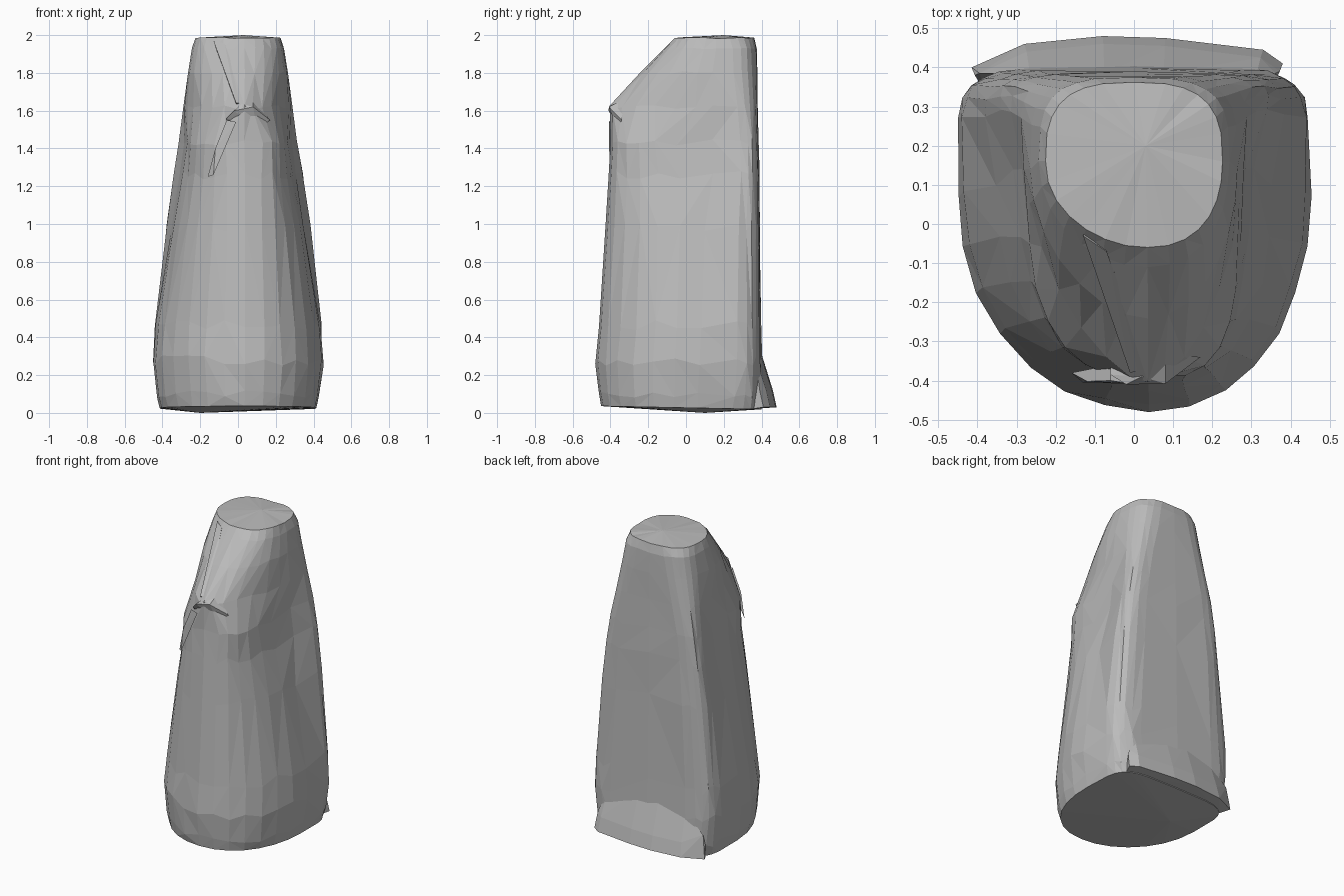
import bpy, bmesh, math, random

random.seed(4)
old = bpy.data.objects.get("Cube")
if old:
    bpy.data.objects.remove(old, do_unlink=True)

stone = bpy.data.materials.new("stone grey")
stone.use_nodes = True
stone.diffuse_color = (0.5, 0.5, 0.5, 1)
stone.node_tree.nodes["Principled BSDF"].inputs["Base Color"].default_value = (0.5, 0.5, 0.5, 1)


def finish(bm, name):
    bmesh.ops.recalc_face_normals(bm, faces=bm.faces)
    mesh = bpy.data.meshes.new(name)
    bm.to_mesh(mesh)
    bm.free()
    mesh.materials.append(stone)
    obj = bpy.data.objects.new(name, mesh)
    bpy.context.collection.objects.link(obj)
    return obj


def power(v, n):
    return math.copysign(abs(v) ** (2 / n), v)


def ring(bm, z, half, front, back, mid, n_front, n_back, pinch, wobble):
    """D-shaped section: rounded front, squared back, sides pinched in ahead of the back corners."""
    verts = []
    for i in range(SIDES):
        a = math.tau * i / SIDES
        c, s = math.cos(a), math.sin(a)
        n = n_back if s > 0 else n_front
        depth = back - mid if s > 0 else mid - front
        y = mid + depth * power(s, n)
        x = half * power(c, n) * (1 - pinch * min(1, (back - y) / 0.3))
        x += 0.035 * max(0, -s) ** 2          # front edge leans to the left
        j = lambda k: random.uniform(-k, k) * wobble
        verts.append(bm.verts.new((x + j(0.004), y + j(0.004), z + j(0.03))))
    return verts


# Body: stacked sections
# (z, half width, front, back, middle, front and back roundness, pinch, wobble)
SIDES = 28
SECTIONS = [
    (0.03, 0.415, -0.45, 0.40, 0.06, 2.1, 5, 0, 0.1),
    (0.10, 0.43, -0.465, 0.405, 0.06, 2.1, 5.5, 0, 0.7),
    (0.28, 0.45, -0.478, 0.40, 0.07, 2.1, 6, 0, 1),
    (0.46, 0.445, -0.46, 0.398, 0.08, 2.1, 6, 0.02, 1),
    (0.98, 0.402, -0.43, 0.392, 0.10, 2.2, 6, 0.12, 1),
    (1.26, 0.368, -0.408, 0.388, 0.14, 2.6, 6, 0.2, 0.8),
    (1.43, 0.335, -0.398, 0.385, 0.14, 2.9, 6, 0.18, 0.6),
    (1.62, 0.30, -0.405, 0.38, 0.14, 1.65, 5, 0.08, 0.3),
    (1.80, 0.265, -0.24, 0.378, 0.14, 1.9, 4, 0, 0.3),
    (1.93, 0.243, -0.11, 0.374, 0.16, 2.1, 3.4, 0, 0.2),
    (1.985, 0.226, -0.06, 0.362, 0.16, 2.1, 2.9, 0, 0.1),
]
bm = bmesh.new()
rings = [ring(bm, *s) for s in SECTIONS]
for low, high in zip(rings, rings[1:]):
    for i in range(SIDES):
        k = (i + 1) % SIDES
        quad = (low[i], low[k], high[k], high[i])
        # alternate diagonals give irregular chipped facets
        if random.random() < 0.5:
            bm.faces.new((quad[0], quad[1], quad[2]))
            bm.faces.new((quad[0], quad[2], quad[3]))
        else:
            bm.faces.new((quad[0], quad[1], quad[3]))
            bm.faces.new((quad[1], quad[2], quad[3]))
for v in rings[0]:
    v.co.z = 0.027 - 0.02 * v.co.y
# Slightly domed top and flat underside
crown = bm.verts.new((0.03, 0.2, 2.0))
under = bm.verts.new((-0.2, 0.1, 0.0))
for i in range(SIDES):
    k = (i + 1) % SIDES
    bm.faces.new((rings[-1][i], rings[-1][k], crown))
    bm.faces.new((rings[0][k], rings[0][i], under))
finish(bm, "body")


def hull(name, points):
    bm = bmesh.new()
    verts = [bm.verts.new(p) for p in points]
    res = bmesh.ops.convex_hull(bm, input=verts)
    spare = {g for g in res["geom_interior"] + res["geom_unused"] if isinstance(g, bmesh.types.BMVert)}
    bmesh.ops.delete(bm, geom=list(spare), context="VERTS")
    return finish(bm, name)


# Foot flare along the back, blending into the back corners
foot = []
for x, out, top in ((-0.415, 0.40, 0.18), (-0.28, 0.46, 0.3), (-0.08, 0.48, 0.36),
                    (0.08, 0.475, 0.34), (0.33, 0.445, 0.24), (0.38, 0.41, 0.16)):
    foot += [(x, out, 0.03), (x * 0.98, out - 0.02, 0.12),
             (x * 0.95, 0.385, top), (x * 0.92, 0.34, 0.02)]
hull("back_foot", foot)

# Chipped beak at the lower end of the sloping front
hull("beak", [(-0.06, -0.385, 1.56), (-0.02, -0.41, 1.60), (0.08, -0.408, 1.62), (0.17, -0.34, 1.55),
              (0.02, -0.39, 1.635), (0.08, -0.33, 1.66), (0.10, -0.36, 1.50), (-0.06, -0.36, 1.53)])

# Narrow ridge running from the beak up to the crown
hull("slope_ridge", [(-0.01, -0.38, 1.64), (0.04, -0.37, 1.64), (0.0, -0.3, 1.58),
                     (-0.13, -0.03, 1.97), (-0.07, -0.07, 1.955), (-0.1, 0.02, 1.9)])

# Thin sliver hanging below the beak
hull("beak_sliver", [(-0.06, -0.40, 1.55), (-0.01, -0.408, 1.54), (-0.12, -0.402, 1.40),
                     (-0.13, -0.405, 1.26), (-0.16, -0.38, 1.25), (-0.06, -0.36, 1.5)])
